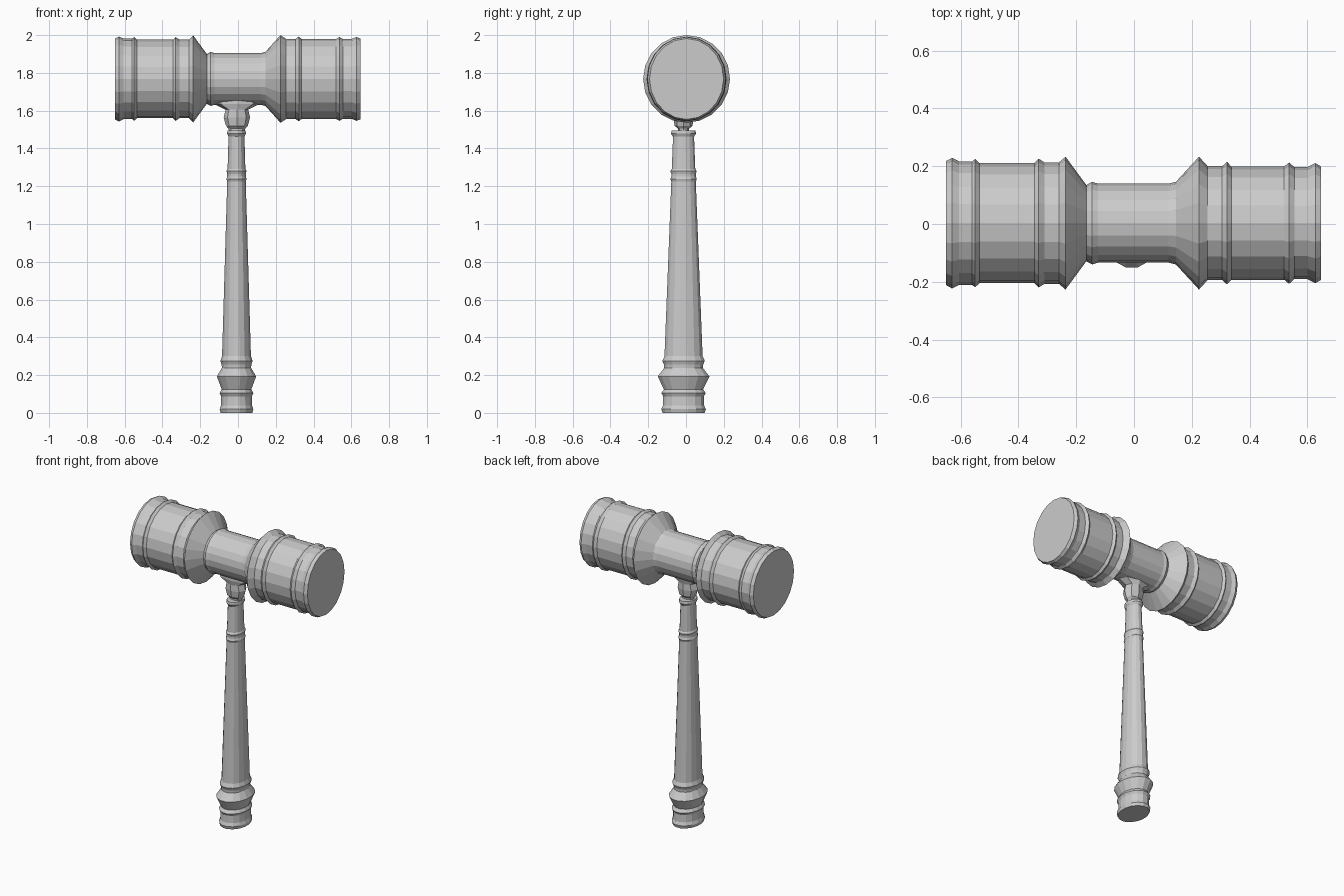
import bpy, bmesh, math
from mathutils import Vector


def loft(name, rings, sides, origin, place, phase=0.5):
    """Skin elliptical rings (t, ra, rb) along an axis and cap both ends."""
    bm = bmesh.new()
    loops = []
    for t, ra, rb in rings:
        loop = []
        for i in range(sides):
            a = 2 * math.pi * (i + phase) / sides
            co = Vector(origin) + Vector(place(t, ra * math.cos(a), rb * math.sin(a)))
            loop.append(bm.verts.new(co))
        loops.append(loop)
    for lo, hi in zip(loops, loops[1:]):
        for i in range(sides):
            j = (i + 1) % sides
            bm.faces.new((lo[i], lo[j], hi[j], hi[i]))
    bm.faces.new(loops[0])
    bm.faces.new(loops[-1])
    bmesh.ops.recalc_face_normals(bm, faces=bm.faces)
    me = bpy.data.meshes.new(name)
    bm.to_mesh(me)
    bm.free()
    ob = bpy.data.objects.new(name, me)
    bpy.context.collection.objects.link(ob)
    return ob


def along_x(t, a, b):
    return (t, a, b)


def along_z(t, a, b):
    return (a, b, t)


# Turned mallet head: (x, radius in y, radius in z)
head = [
    (-.65, .215, .215), (-.63, .226, .225), (-.605, .214, .213), (-.56, .214, .213),
    (-.55, .222, .222), (-.535, .208, .208), (-.345, .208, .208), (-.33, .223, .222),
    (-.31, .21, .208), (-.26, .21, .208), (-.237, .23, .23), (-.165, .132, .132),
    (-.145, .143, .143), (-.125, .137, .137), (.12, .137, .137), (.145, .143, .143),
    (.225, .23, .232), (.255, .197, .212), (.305, .197, .212), (.322, .212, .224),
    (.337, .196, .212), (.52, .196, .212), (.537, .21, .222), (.555, .194, .211),
    (.60, .194, .211), (.628, .208, .222), (.648, .196, .214),
]
loft("mallet_head", head, 20, (0, .003, 1.768), along_x, 0)

# Turned handle, oval in section: (z, radius in x)
handle = [
    (0, .086), (.02, .091), (.04, .084), (.088, .083), (.105, .091), (.125, .08),
    (.193, .106), (.238, .079), (.255, .08), (.275, .087), (.3, .078),
    (1.225, .050), (1.238, .054), (1.252, .050), (1.265, .050), (1.28, .054),
    (1.292, .048), (1.462, .043), (1.478, .051), (1.495, .049),
]
loft("handle", [(z, r, r * 1.32) for z, r in handle], 16, (-.008, -.013, 0), along_z)

# Faceted collar with a saddle that meets the head
collar = [
    (1.485, .04, .03), (1.505, .045, .03), (1.52, .058, .047), (1.565, .07, .055),
    (1.605, .06, .055), (1.635, .12, .06), (1.67, .125, .06),
]
loft("collar", collar, 8, (-.006, -.013, 0), along_z, 0)
